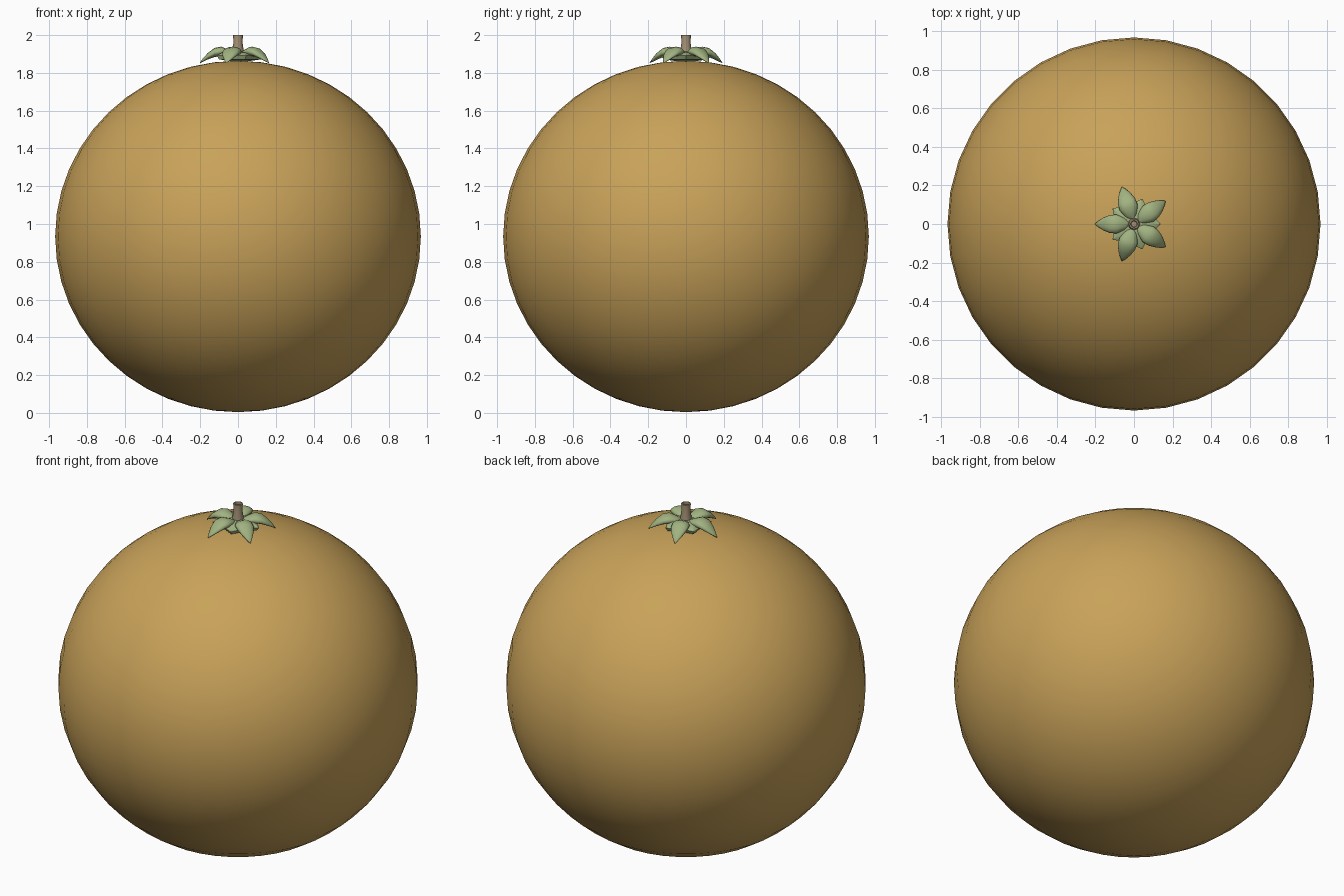
import bpy, bmesh
from math import sin, cos, pi, radians

if "Cube" in bpy.data.objects:
    bpy.data.objects.remove(bpy.data.objects["Cube"])


def material(name, rgb):
    m = bpy.data.materials.new(name)
    m.diffuse_color = (*rgb, 1)
    m.use_nodes = True
    m.node_tree.nodes["Principled BSDF"].inputs["Base Color"].default_value = m.diffuse_color
    return m


SKIN = material("orange_skin", (0.58, 0.36, 0.10))
GREEN = material("leaf_green", (0.36, 0.45, 0.22))
BROWN = material("stem_brown", (0.38, 0.29, 0.18))


def loft(name, rings, mat, angle=40):
    """Bridge closed rings of equal size and cap both ends."""
    bm = bmesh.new()
    rows = [[bm.verts.new(p) for p in r] for r in rings]
    n = len(rows[0])
    for a, b in zip(rows, rows[1:]):
        for i in range(n):
            bm.faces.new((a[i], a[(i + 1) % n], b[(i + 1) % n], b[i]))
    bm.faces.new(rows[0][::-1])
    bm.faces.new(rows[-1])
    bmesh.ops.recalc_face_normals(bm, faces=bm.faces)
    me = bpy.data.meshes.new(name)
    bm.to_mesh(me)
    bm.free()
    ob = bpy.data.objects.new(name, me)
    bpy.context.collection.objects.link(ob)
    me.materials.append(mat)
    bpy.ops.object.select_all(action='DESELECT')
    ob.select_set(True)
    bpy.context.view_layer.objects.active = ob
    bpy.ops.object.shade_smooth_by_angle(angle=radians(angle))
    return ob


# fruit: slightly squashed sphere
bpy.ops.mesh.primitive_uv_sphere_add(segments=36, ring_count=24, radius=0.968,
                                     location=(0, 0, 0.934))
fruit = bpy.context.object
fruit.name = "fruit"
fruit.scale.z = 0.93 / 0.968
bpy.ops.object.transform_apply(location=False, rotation=False, scale=True)
fruit.data.materials.append(SKIN)
bpy.ops.object.shade_smooth()

# leaves: (distance from centre, middle height, half width, half thickness)
LEAF = [(0.015, 1.895, 0.012, 0.010), (0.05, 1.906, 0.032, 0.017),
        (0.09, 1.914, 0.049, 0.025), (0.125, 1.908, 0.047, 0.024),
        (0.16, 1.888, 0.033, 0.017), (0.185, 1.868, 0.016, 0.009),
        (0.202, 1.853, 0.002, 0.002)]
for k in range(5):
    rings = [[(r, w * cos(2 * pi * i / 12), z + t * sin(2 * pi * i / 12))
              for i in range(12)] for r, z, w, t in LEAF]
    leaf = loft(f"leaf_{k + 1}", rings, GREEN, 60)
    leaf.rotation_euler.z = pi + k * 2 * pi / 5


# calyx: pentagon-shaped plate whose points show between the leaves
def star(scale, z, droop):
    return [((0.138 if i % 2 == 0 else 0.10) * scale * cos(i * pi / 5),
             (0.138 if i % 2 == 0 else 0.10) * scale * sin(i * pi / 5),
             z - (droop if i % 2 == 0 else 0)) for i in range(10)]


loft("calyx", [star(0.3, 1.86, 0), star(0.9, 1.872, 0), star(1, 1.892, 0.0),
               star(0.75, 1.908, 0), star(0.25, 1.912, 0)], GREEN)

# stem: tapered stalk with a shallow hollow in the cut end
STEM = [(0.032, 1.88), (0.030, 1.92), (0.024, 1.96), (0.026, 2.0),
        (0.018, 2.0), (0.015, 1.99)]
loft("stem", [[(r * cos(i * pi / 6), r * sin(i * pi / 6), z) for i in range(12)]
              for r, z in STEM], BROWN)
